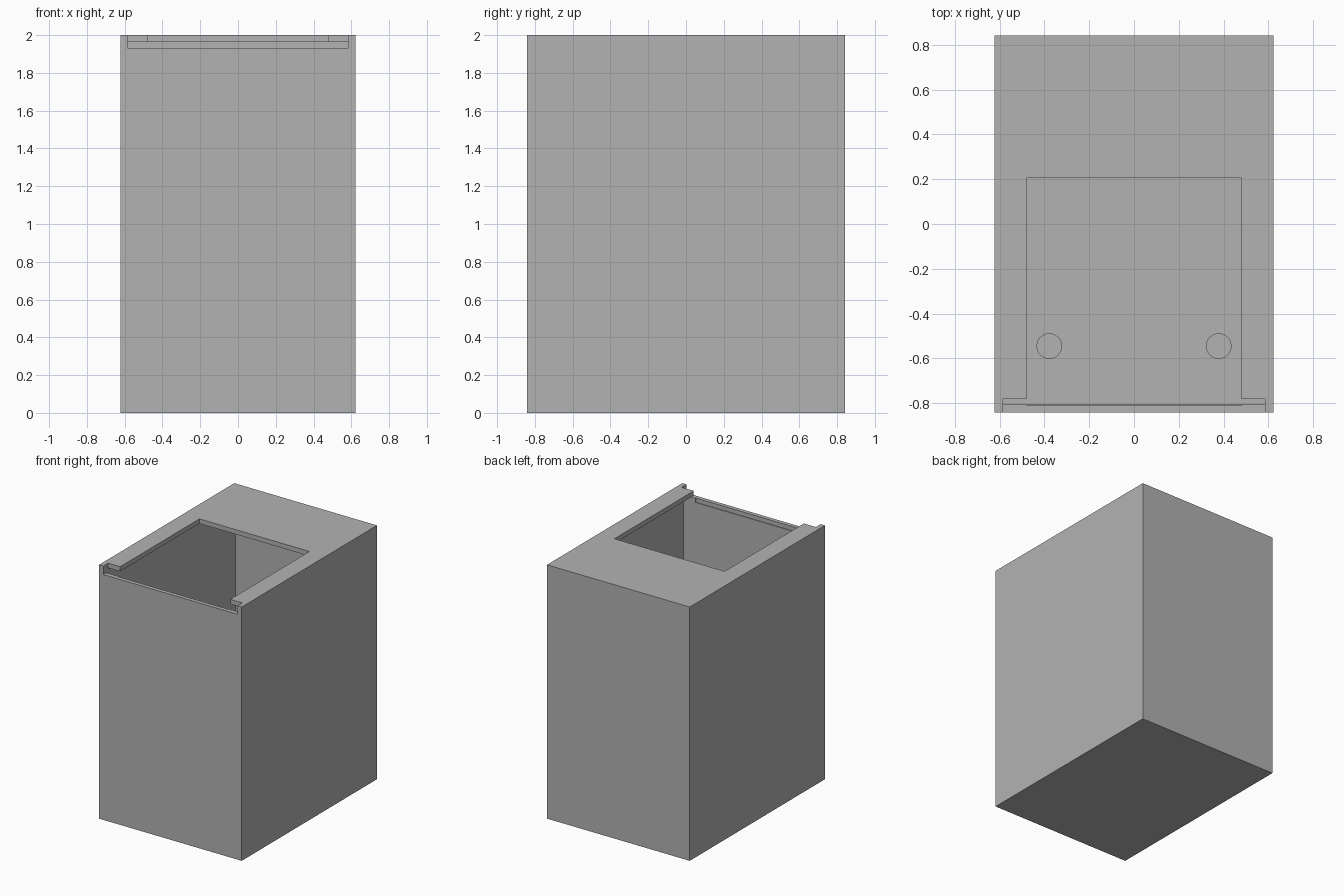
import bpy
import bmesh
from mathutils import Matrix, Vector

default = bpy.data.objects.get("Cube")
if default:
    bpy.data.objects.remove(default, do_unlink=True)

GREY = 0.448
W, D, H = 0.622, 0.842, 2.0      # half width, half depth, height
T = 0.037                        # wall thickness

mat = bpy.data.materials.new("light_grey")
mat.use_nodes = True
mat.diffuse_color = (GREY, GREY, GREY, 1)
mat.node_tree.nodes["Principled BSDF"].inputs["Base Color"].default_value = (GREY, GREY, GREY, 1)


def add_object(name, bm):
    mesh = bpy.data.meshes.new(name)
    bm.to_mesh(mesh)
    bm.free()
    mesh.materials.append(mat)
    obj = bpy.data.objects.new(name, mesh)
    bpy.context.collection.objects.link(obj)
    return obj


def box(name, low, high):
    low, high = Vector(low), Vector(high)
    bm = bmesh.new()
    place = Matrix.Translation((low + high) / 2) @ Matrix.Diagonal((*(high - low), 1))
    bmesh.ops.create_cube(bm, size=1, matrix=place)
    return add_object(name, bm)


def cut(target, cutter):
    mod = target.modifiers.new(cutter.name, 'BOOLEAN')
    mod.operation = 'DIFFERENCE'
    mod.solver = 'EXACT'
    mod.object = cutter
    cutter.hide_render = True
    bpy.context.view_layer.objects.active = target
    bpy.ops.object.modifier_apply(modifier=mod.name)
    bpy.data.objects.remove(cutter, do_unlink=True)


# Hollow body with a thin top plate
body = box("box_body", (-W, -D, 0), (W, D, H))
inner = W - T
cut(body, box("cavity", (-inner, T - D, T), (inner, D - T, H - T)))

# Opening in the top, then the wide slot across the front edge
cut(body, box("top_opening", (-0.48, -0.81, H - 0.1), (0.48, 0.205, H + 0.1)))
cut(body, box("front_slot", (-inner, -D - 0.1, H - 0.067), (inner, -0.782, H + 0.1)))

# Two short round pegs on the floor
for side, x in (("left", 0.378), ("right", -0.378)):
    bm = bmesh.new()
    bmesh.ops.create_cone(bm, cap_ends=True, segments=48, radius1=0.057, radius2=0.057,
                          depth=0.08, matrix=Matrix.Translation((x, -0.545, T + 0.03)))
    peg = add_object(side + "_floor_peg", bm)
    for face in peg.data.polygons:
        face.use_smooth = abs(face.normal.z) < 0.5
    for edge in peg.data.edges:
        a, b = (peg.data.vertices[i].co.z for i in edge.vertices)
        edge.use_edge_sharp = abs(a - b) < 0.001
